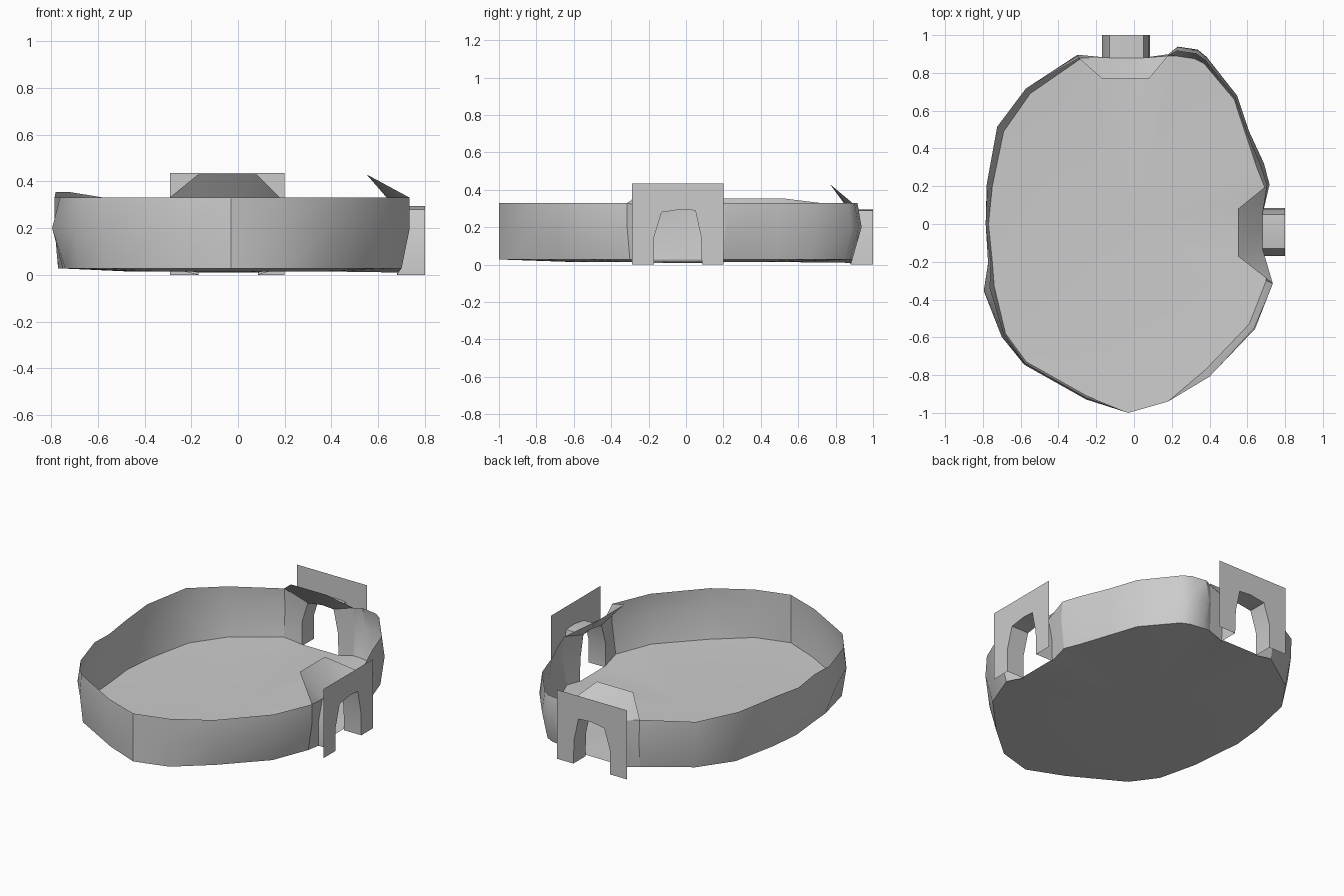
import bpy, bmesh

if "Cube" in bpy.data.objects:
    bpy.data.objects.remove(bpy.data.objects["Cube"])

# Floor outline runs: x, y, mid-height bulge, rim scale
NORTH_EAST = [(.69, .20, 1.04, 1.02), (.65, .30, 1.06, 1.03), (.59, .48, 1.03, 1.01),
              (.53, .66, 1.03, 1.01), (.37, .85, 1.04, 1.02), (.32, .875, 1.055, 1.03),
              (.22, .89, 1.055, 1.03), (.18, .89, 1.01, 1.0)]
WEST_SOUTH = [(-.29, .87, 1.03, 1.01), (-.55, .69, 1.035, 1.04), (-.69, .49, 1.04, 1.05),
              (-.75, .20, 1.03, 1.04), (-.77, .0, 1.02, 1.02), (-.75, -.2, 1.03, 1.01),
              (-.74, -.33, 1.075, 1.03), (-.68, -.58, 1.03, 1.01), (-.57, -.73, 1.02, 1.01),
              (-.25, -.91, 1.02, 1.01), (-.03, -1.0, 1.0, 1.0), (.18, -.94, 1.0, 1.0),
              (.38, -.77, 1.05, 1.05), (.61, -.53, 1.05, 1.04), (.70, -.30, 1.05, 1.05)]
# Doorway arch profile: sideways position, height
ARCH = [(-.17, 0), (-.17, .15), (-.13, .28), (-.03, .295), (.05, .29), (.08, .15), (.085, 0)]


def make(name, verts, faces, angle=0.6):
    mesh = bpy.data.meshes.new(name)
    mesh.from_pydata(verts, [], faces)
    bm = bmesh.new()
    bm.from_mesh(mesh)
    bmesh.ops.remove_doubles(bm, verts=bm.verts, dist=1e-4)
    bmesh.ops.recalc_face_normals(bm, faces=bm.faces)
    bm.to_mesh(mesh)
    bm.free()
    ob = bpy.data.objects.new(name, mesh)
    bpy.context.collection.objects.link(ob)
    bpy.context.view_layer.objects.active = ob
    ob.select_set(True)
    bpy.ops.object.shade_smooth_by_angle(angle=angle)
    ob.select_set(False)
    return ob


def column(p):
    """Foot, middle and rim of the wall at one outline point."""
    x, y, mid, top = p
    rim = .355 if x < -.6 and y > .1 else .33
    return [(x, y, .028), (x * mid, y * mid, .2), (x * top, y * top, rim)]


def wall(name, run):
    cols = [column(p) for p in run]
    verts = [v for c in cols for v in c]
    faces = [(3*i + r, 3*i + 3 + r, 3*i + 4 + r, 3*i + 1 + r)
             for i in range(len(cols) - 1) for r in (0, 1)]
    make(name, verts, faces)


def doorway(name, place, outer, inner, lip, low_end, high_end):
    """Flat outer plate, short tunnel, and the inner surround with its hood."""
    n = len(ARCH)
    plate = [place(u, outer, z) for u, z in
             ARCH + [(.2, 0), (.2, .435), (-.29, .435), (-.29, 0)]]
    make(name + "_plate", plate, [tuple(range(len(plate)))])

    rings = [place(u, d, z) for d in (inner, outer) for u, z in ARCH]
    make(name + "_tunnel", rings,
         [(i, i + 1, n + i + 1, n + i) for i in range(n - 1)])

    # Surround: arch points, two hood corners, then both wall ends
    verts = [place(u, inner, z) for u, z in ARCH]
    verts += [place(-.17, lip, .43), place(.08, lip, .43)]
    verts += column(low_end) + column(high_end)
    faces = [(9, 0, 1, 10), (10, 1, 2, 11), (11, 2, 7),
             (2, 3, 7), (3, 4, 8, 7),
             (12, 6, 5, 13), (13, 5, 4, 14), (14, 4, 8)]
    make(name + "_hood", verts, faces)


# Walls
wall("wall_north_east", NORTH_EAST)
wall("wall_west_south", WEST_SOUTH)

# Doorways
doorway("east_door", lambda u, d, z: (d, u, z), .80, .68, .55,
        WEST_SOUTH[-1], NORTH_EAST[0])
doorway("north_door", lambda u, d, z: (u, d, z), 1.0, .88, .77,
        WEST_SOUTH[0], NORTH_EAST[-1])

# Floor: outline with straight thresholds, dished slightly to the middle
edge = [(x, y, .028) for x, y, *_ in NORTH_EAST]
edge += [(.085, .88, .01), (-.17, .88, .01)]
edge += [(x, y, .028) for x, y, *_ in WEST_SOUTH]
edge += [(.68, -.17, .01), (.68, .085, .01)]
m = len(edge)
inner_ring = [(x * .6, y * .6, .014) for x, y, _ in edge]
faces = [(i, (i + 1) % m, m + (i + 1) % m, m + i) for i in range(m)]
faces += [(m + i, m + (i + 1) % m, 2 * m) for i in range(m)]
make("floor", edge + inner_ring + [(0, 0, .018)], faces)
